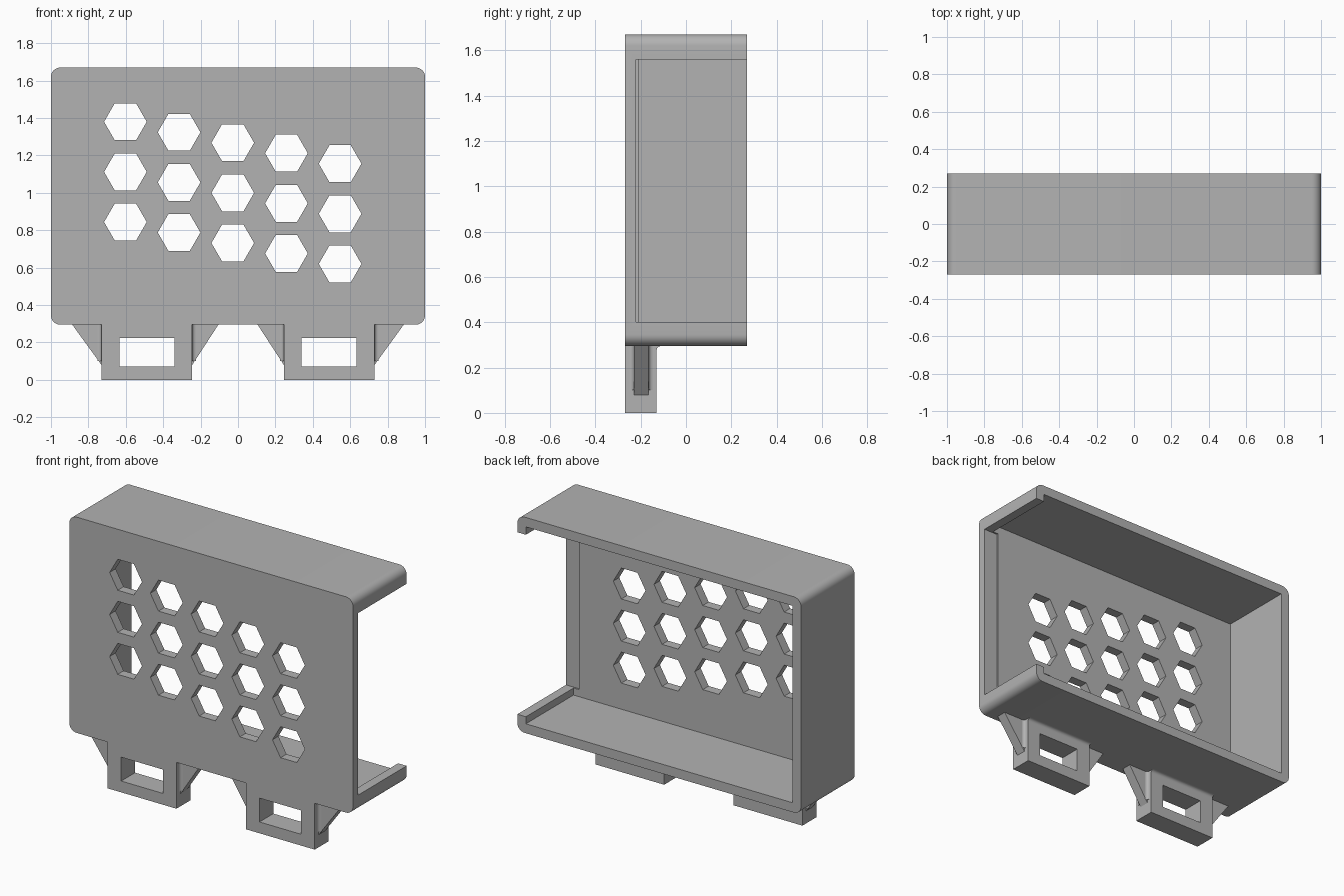
import bpy, bmesh, math
from mathutils import Vector

cube = bpy.data.objects.get("Cube")
if cube:
    bpy.data.objects.remove(cube, do_unlink=True)

grey = bpy.data.materials.new("plain grey")
grey.use_nodes = True
grey.diffuse_color = (0.45, 0.45, 0.45, 1)
grey.node_tree.nodes["Principled BSDF"].inputs["Base Color"].default_value = (0.45, 0.45, 0.45, 1)

FRONT, BACK, BASE, TOP, WALL = -0.27, 0.27, 0.295, 1.67, 0.06


def prism(name, outlines, axis, lo, hi):
    """Extrude 2D outlines along an axis; outline coordinates are the other two axes in order."""
    bm = bmesh.new()
    for outline in outlines:
        rings = []
        for level in (lo, hi):
            ring = []
            for p in outline:
                co = list(p)
                co.insert(axis, level)
                ring.append(bm.verts.new(Vector(co)))
            rings.append(ring)
            bm.faces.new(ring)
        n = len(outline)
        for i in range(n):
            j = (i + 1) % n
            bm.faces.new((rings[0][i], rings[0][j], rings[1][j], rings[1][i]))
    bmesh.ops.recalc_face_normals(bm, faces=bm.faces)
    mesh = bpy.data.meshes.new(name)
    bm.to_mesh(mesh)
    bm.free()
    mesh.materials.append(grey)
    obj = bpy.data.objects.new(name, mesh)
    bpy.context.collection.objects.link(obj)
    return obj


def rect(a0, a1, b0, b1):
    return [(a0, b0), (a1, b0), (a1, b1), (a0, b1)]


def rounded_rect(a0, a1, b0, b1, r, steps=8):
    corners = [(a1 - r, b1 - r), (a0 + r, b1 - r), (a0 + r, b0 + r), (a1 - r, b0 + r)]
    return [(ca + r * math.cos(t), cb + r * math.sin(t))
            for k, (ca, cb) in enumerate(corners)
            for t in [(k + i / steps) * math.pi / 2 for i in range(steps + 1)]]


def cove(a, b, da, db, r, steps=6):
    """Concave fillet outline in the inside corner (a, b), opening toward (da, db)."""
    arc = [i / steps * math.pi / 2 for i in range(steps + 1)]
    return [(a, b)] + [(a + da * r * (1 - math.cos(t)), b + db * r * (1 - math.sin(t))) for t in arc]


def activate(obj):
    bpy.ops.object.select_all(action='DESELECT')
    obj.select_set(True)
    bpy.context.view_layer.objects.active = obj


def cut(obj, cutter):
    cutter.hide_render = True
    mod = obj.modifiers.new("cut", 'BOOLEAN')
    mod.operation, mod.solver, mod.object = 'DIFFERENCE', 'EXACT', cutter
    activate(obj)
    bpy.ops.object.modifier_apply(modifier=mod.name)
    bpy.data.objects.remove(cutter, do_unlink=True)


def smooth(obj):
    activate(obj)
    bpy.ops.object.shade_smooth_by_angle(angle=math.radians(30))


# Rounded case, hollow toward the back
case = prism("case", [rounded_rect(-1, 1, BASE, TOP, 0.05)], 1, FRONT, BACK)
cut(case, prism("cavity", [rect(-1 + WALL, 1 - WALL, BASE + WALL, TOP - WALL)], 1, -0.21, 0.4))

# Open end, leaving a low lip above and below
cut(case, prism("end_opening", [rect(-0.22, 0.4, 0.40, 1.56)], 0, 0.9, 1.1))

# Slanted grid of hexagonal vents
hexes = []
for col in range(5):
    for row in range(3):
        cx, cz = -0.602 + 0.287 * col, 1.38 - 0.056 * col - 0.268 * row
        hexes.append([(cx + 0.114 * math.cos(k * math.pi / 3), cz + 0.114 * math.sin(k * math.pi / 3))
                      for k in range(6)])
cut(case, prism("vents", hexes, 1, -0.4, -0.1))
smooth(case)

# Slotted mounting tabs with triangular gussets
TAB_BACK, G0, G1, G_LOW = -0.13, -0.23, -0.165, 0.08
for side, s in (("right", -1), ("left", 1)):
    mid, half = s * 0.4875, 0.2425
    tab = prism(side + "_tab", [rect(mid - half, mid + half, 0, BASE)], 1, FRONT, TAB_BACK)
    cut(tab, prism("slot", [rect(mid - 0.147, mid + 0.147, 0.072, 0.224)], 1, -0.4, 0))
    smooth(prism(side + "_tab_fillet", [cove(TAB_BACK, BASE, 1, -1, 0.02)], 0, mid - half, mid + half))
    for place, d, reach in (("outer", s, 0.156), ("inner", -s, 0.14)):
        edge = mid + d * half
        prism(f"{side}_{place}_gusset", [[(edge, BASE), (edge + d * reach, BASE), (edge, G_LOW)]], 1, G0, G1)
        smooth(prism(f"{side}_{place}_gusset_fillet",
                     [cove(edge, G0, d, -1, 0.02), cove(edge, G1, d, 1, 0.02)], 2, G_LOW + 0.02, BASE))
